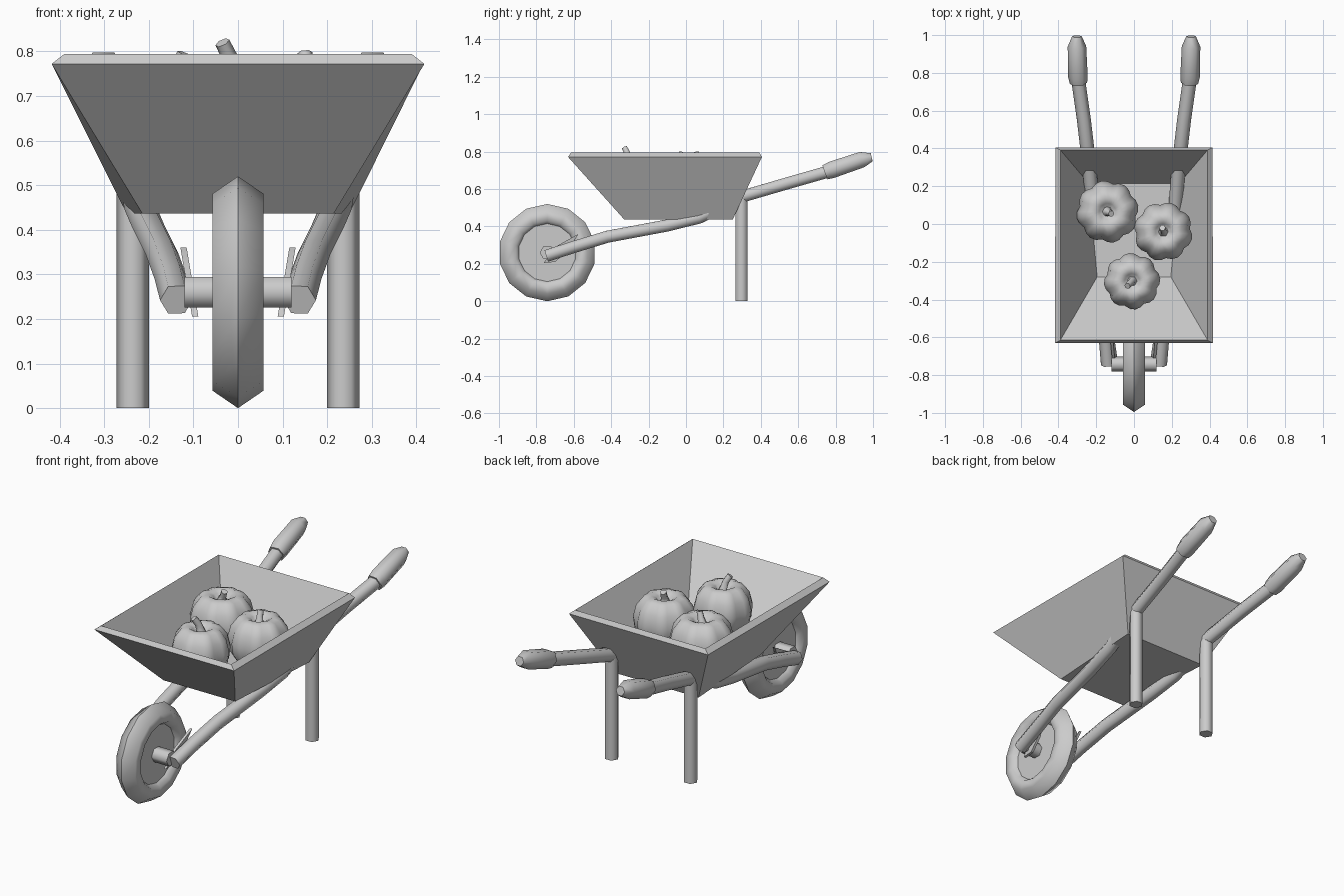
import bpy, bmesh, math
from mathutils import Vector

if "Cube" in bpy.data.objects:
    bpy.data.objects.remove(bpy.data.objects["Cube"])


def finish(name, verts, faces, angle=65, mirror=False):
    me = bpy.data.meshes.new(name)
    me.from_pydata([tuple(v) for v in verts], [], faces)
    bm = bmesh.new()
    bm.from_mesh(me)
    bmesh.ops.remove_doubles(bm, verts=bm.verts, dist=1e-5)
    bmesh.ops.recalc_face_normals(bm, faces=bm.faces)
    bm.to_mesh(me)
    bm.free()
    ob = bpy.data.objects.new(name, me)
    bpy.context.collection.objects.link(ob)
    bpy.ops.object.select_all(action='DESELECT')
    ob.select_set(True)
    bpy.context.view_layer.objects.active = ob
    if angle:
        bpy.ops.object.shade_smooth_by_angle(angle=math.radians(angle))
    if mirror:
        ob.modifiers.new("Mirror", 'MIRROR')
    return ob


def loft(name, rings, cap=True, close=False, **kw):
    """Skin a list of equal-sized rings."""
    n, m = len(rings[0]), len(rings)
    faces = []
    for i in range(m if close else m - 1):
        a, b = i * n, (i + 1) % m * n
        faces += [(a + k, a + (k + 1) % n, b + (k + 1) % n, b + k) for k in range(n)]
    if cap and not close:
        faces += [tuple(range(n)), tuple(range((m - 1) * n, m * n))]
    return finish(name, [v for r in rings for v in r], faces, **kw)


def tube(name, path, radii, sides=6, **kw):
    """Sweep a polygon along a path, with a corner on the horizontal."""
    pts = [Vector(p) for p in path]
    if not isinstance(radii, (list, tuple)):
        radii = [radii] * len(pts)
    rings = []
    for i, p in enumerate(pts):
        t = (pts[min(i + 1, len(pts) - 1)] - pts[max(i - 1, 0)]).normalized()
        ref = Vector((0, 1, 0)) if abs(t.x) > 0.9 else Vector((1, 0, 0))
        s = (ref - t * ref.dot(t)).normalized()
        u = s.cross(t)
        rings.append([p + radii[i] * (s * math.cos(a) + u * math.sin(a))
                      for a in (2 * math.pi * k / sides for k in range(sides))])
    return loft(name, rings, **kw)


# Tray: tapered open box, narrower at the front of the floor
def rect(xf, xb, yf, yb, z):
    return [(-xf, yf, z), (xf, yf, z), (xb, yb, z), (-xb, yb, z)]


loft("tray", [rect(.215, .25, -.33, .25, .437), rect(.418, .416, -.631, .406, .772),
              rect(.39, .39, -.615, .392, .794), rect(.195, .24, -.28, .215, .455)], angle=0)

# Wheel: tyre lathed about the axle, thin disc, axle
WY, WZ, SEG = -.742, .26, 14


def wheel_ring(r, x):
    return [(x, WY + r * math.sin(2 * math.pi * k / SEG), WZ + r * math.cos(2 * math.pi * k / SEG))
            for k in range(SEG)]


loft("tyre", [wheel_ring(r, x) for r, x in
              [(.26, 0), (.221, .057), (.172, .057), (.138, 0), (.172, -.057), (.221, -.057)]],
     close=True)
loft("wheel_disc", [wheel_ring(.155, -.03), wheel_ring(.155, .03)])
tube("axle", [(-.12, WY, WZ), (.12, WY, WZ)], .04)

# Frame rails running from the axle through the tray to the handles
tube("frame_rail", [(.138, -.745, .243), (.15, -.6, .29), (.17, -.42, .345), (.2, -.1, .405),
                    (.218, .07, .447), (.236, .3, .56), (.265, .55, .633), (.295, .76, .693)],
     .037, mirror=True)
# Grips
tube("handle_grip", [(.294, .745, .69), (.297, .78, .703), (.302, .94, .757), (.302, .993, .77)],
     [.046, .052, .049, .026], mirror=True)
# Legs
tube("leg", [(.236, .297, 0), (.236, .297, .57)], .036, mirror=True)

# Thin plates bracing the axle to the rails
prof = [(-.76, .205), (-.70, .29), (-.575, .36), (-.63, .27), (-.70, .21)]
loft("axle_bracket", [[(.088 + (z - .2) * .17 + d, y, z) for y, z in prof] for d in (0, .014)],
     angle=30, mirror=True)


# Pumpkins: lobed lathe with a bent stem
BODY = [(.05, .68), (.14, .7), (.27, .88), (.45, 1), (.68, .9), (.9, .55), (1, .05),
        (.95, -.42), (.75, -.8), (.45, -.97), (.1, -.88)]


def pumpkin(i, x, y, z, r, h, turn, tip):
    rings = []
    for pr, pz in BODY:
        ring = []
        for k in range(32):
            a = 2 * math.pi * k / 32
            lobe = 1 - .1 * (1 - abs(math.cos(4 * a))) * min(1, pr * 1.6)
            ring.append((x + r * pr * lobe * math.cos(a + turn),
                         y + r * pr * lobe * math.sin(a + turn), z + h * pz))
        rings.append(ring)
    loft(f"pumpkin_{i}", rings, angle=80)
    tx, ty, top = tip
    tube(f"pumpkin_stem_{i}", [(x, y, z + h * .62), (x, y, z + h * .8),
                               (x + tx * .4, y + ty * .4, top - .03), (x + tx, y + ty, top)],
         [.034, .021, .018, .017])


pumpkin(1, -.14, .065, .645, .166, .13, .2, (.02, -.01, .795))
pumpkin(2, .155, -.04, .645, .157, .128, .5, (-.005, .02, .797))
pumpkin(3, -.01, -.303, .65, .15, .125, .1, (-.025, -.025, .82))
